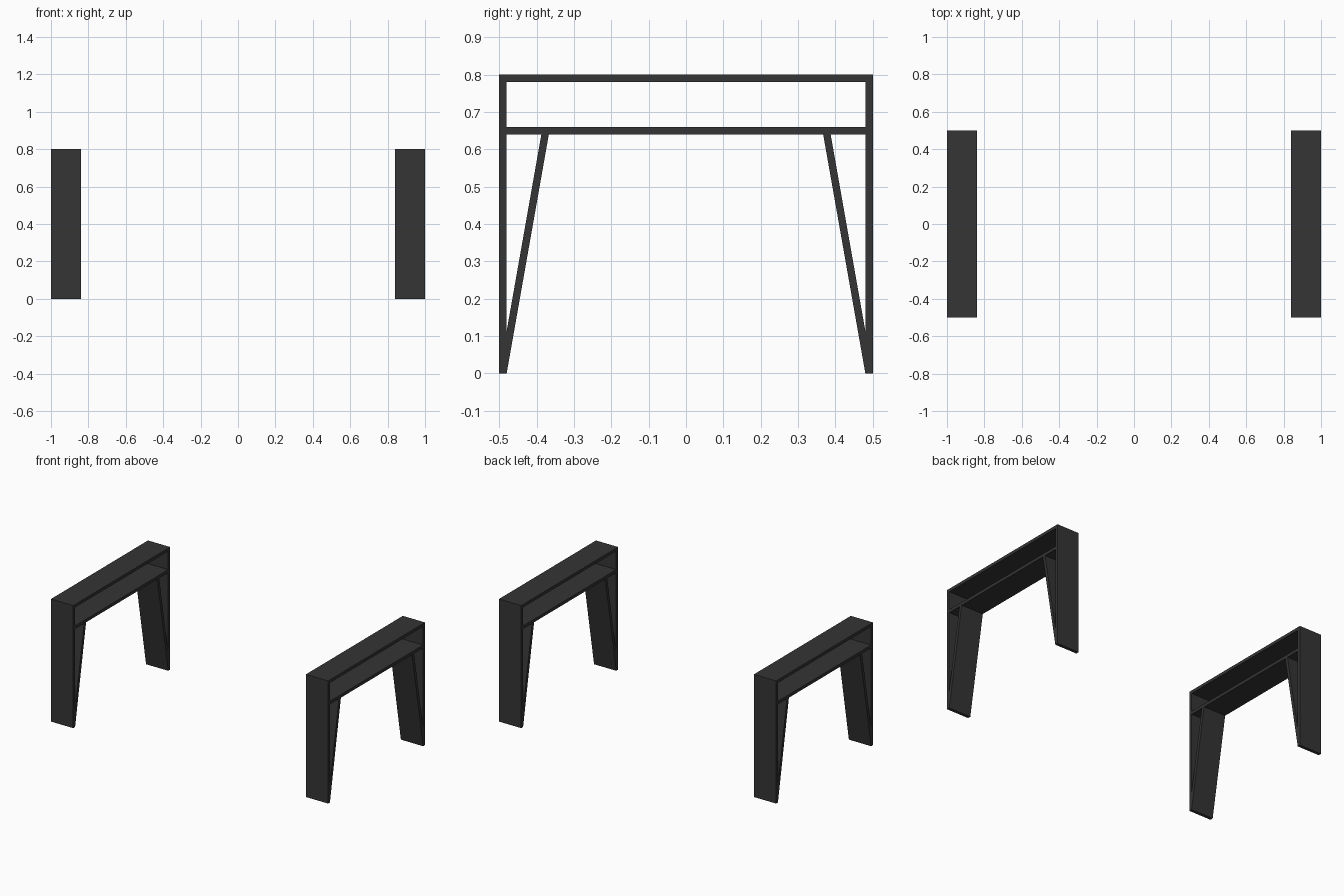
import bpy
import bmesh

cube = bpy.data.objects.get("Cube")
if cube:
    bpy.data.objects.remove(cube)

# Single dark metal colour
DARK = (0.035, 0.035, 0.035, 1)
metal = bpy.data.materials.new("dark_grey_metal")
metal.use_nodes = True
metal.diffuse_color = DARK
metal.node_tree.nodes["Principled BSDF"].inputs["Base Color"].default_value = DARK

WIDTH, INNER_X = 0.16, 0.84
HALF, HEIGHT, T = 0.5, 0.8, 0.02
SHELF_Z = 0.64


def extrude_profile(name, profile, x0):
    """Extrude a (y, z) outline along x by the frame width."""
    bm = bmesh.new()
    face = bm.faces.new([bm.verts.new((x0, y, z)) for y, z in profile])
    grown = bmesh.ops.extrude_face_region(bm, geom=[face])["geom"]
    verts = [v for v in grown if isinstance(v, bmesh.types.BMVert)]
    bmesh.ops.translate(bm, verts=verts, vec=(WIDTH, 0, 0))
    bmesh.ops.recalc_face_normals(bm, faces=bm.faces)
    mesh = bpy.data.meshes.new(name)
    bm.to_mesh(mesh)
    bm.free()
    mesh.materials.append(metal)
    obj = bpy.data.objects.new(name, mesh)
    bpy.context.collection.objects.link(obj)


def rect(y0, y1, z0, z1):
    return [(y0, z0), (y1, z0), (y1, z1), (y0, z1)]


IN = HALF - T
for side, x0 in (("left", INNER_X), ("right", -INNER_X - WIDTH)):
    # Horizontal plates
    extrude_profile(side + "_top_plate", rect(-IN, IN, HEIGHT - T, HEIGHT), x0)
    extrude_profile(side + "_lower_plate", rect(-IN, IN, SHELF_Z, SHELF_Z + T), x0)
    for end, s in (("front", -1), ("back", 1)):
        # Upright leg and the slanted brace that merges into its foot
        extrude_profile(f"{side}_{end}_leg", rect(s * HALF, s * IN, 0, HEIGHT), x0)
        brace = [(IN, 0), (0.367, SHELF_Z), (0.387, SHELF_Z), (IN, 0.113)]
        extrude_profile(f"{side}_{end}_brace", [(s * y, z) for y, z in brace], x0)
